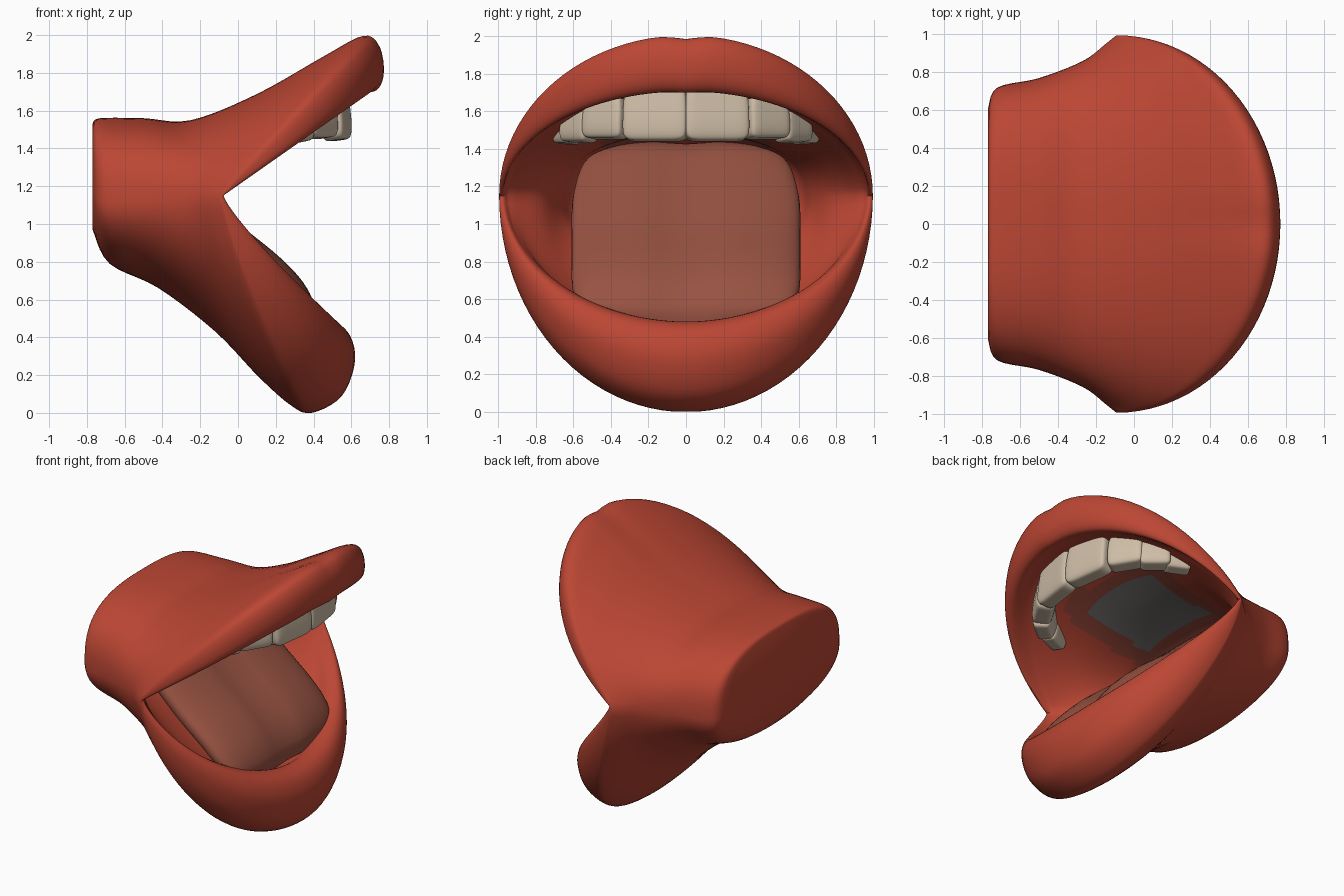
import bpy, bmesh, math
from mathutils import Vector

if "Cube" in bpy.data.objects:
    bpy.data.objects.remove(bpy.data.objects["Cube"])


def material(name, rgb):
    m = bpy.data.materials.new(name)
    m.diffuse_color = (*rgb, 1)
    m.use_nodes = True
    m.node_tree.nodes["Principled BSDF"].inputs["Base Color"].default_value = m.diffuse_color
    return m


RED = material("lip red", (0.50, 0.062, 0.034))
DEEP = material("deep red", (0.30, 0.065, 0.042))
GREY = material("palate grey", (0.17, 0.16, 0.155))
PINK = material("tongue brown pink", (0.31, 0.085, 0.054))
IVORY = material("tooth ivory", (0.62, 0.51, 0.385))


def spline(rows, steps):
    """Catmull-Rom through rows of numbers, passing through every row."""
    out = []
    for i in range(len(rows) - 1):
        a, b, c, d = (rows[min(max(i + k, 0), len(rows) - 1)] for k in (-1, 0, 1, 2))
        for s in range(steps):
            t = s / steps
            out.append([0.5 * (2 * q + (r - p) * t + (2 * p - 5 * q + 4 * r - u) * t * t
                               + (3 * q - p - 3 * r + u) * t ** 3)
                        for p, q, r, u in zip(a, b, c, d)])
    return out + [list(rows[-1])]


def loft(name, rings, mats, slot=lambda i, p: 0, angle=50):
    """Skin closed rings of points, cap both ends; slot picks the colour."""
    bm = bmesh.new()
    vs = [[bm.verts.new(p) for p in r] for r in rings]
    n = len(vs[0])
    for i in range(len(vs) - 1):
        for j in range(n):
            k = (j + 1) % n
            f = bm.faces.new((vs[i][j], vs[i][k], vs[i + 1][k], vs[i + 1][j]))
            f.material_index = slot(i, f.calc_center_median())
    bm.faces.new(vs[0])
    bm.faces.new(vs[-1])
    bmesh.ops.recalc_face_normals(bm, faces=bm.faces)
    return finish(name, bm, mats, angle)


def finish(name, bm, mats, angle=50):
    me = bpy.data.meshes.new(name)
    bm.to_mesh(me)
    bm.free()
    for m in mats:
        me.materials.append(m)
    ob = bpy.data.objects.new(name, me)
    bpy.context.collection.objects.link(ob)
    bpy.ops.object.select_all(action='DESELECT')
    ob.select_set(True)
    bpy.context.view_layer.objects.active = ob
    bpy.ops.object.shade_smooth_by_angle(angle=math.radians(angle))
    return ob


# Mouth shell: rings from the flat back, over the lips, into the throat.
# Each: top x,z | corner x,z,half width | bottom x,z | roundness above, below
OUTSIDE = [
    (-.77, 1.53, -.77, 1.18, .61, -.77, .97, .72, .85),
    (-.73, 1.56, -.72, 1.12, .72, -.68, .79, .72, .95),
    (-.50, 1.56, -.50, 1.11, .77, -.42, .66, .75, 1.05),
    (-.25, 1.55, -.27, 1.11, .86, -.12, .43, .82, 1.08),
    (.10, 1.69, -.15, 1.13, .95, .11, .19, .93, 1.04),
    (.45, 1.89, -.10, 1.15, .99, .28, .04, 1, 1),
    (.67, 2.005, -.09, 1.15, .995, .39, 0, 1, 1),
    (.755, 1.945, -.085, 1.15, .995, .55, .09, 1, 1),
    (.77, 1.80, -.08, 1.15, .99, .62, .28, 1, 1),
    (.72, 1.71, -.08, 1.15, .975, .58, .43, 1, 1.02),
]
INSIDE = [
    (.60, 1.72, -.10, 1.15, .95, .47, .48, 1, 1.02),
    (.40, 1.66, -.14, 1.15, .89, .33, .42, 1, 1),
    (.00, 1.53, -.25, 1.14, .76, .05, .50, .9, .95),
    (-.30, 1.48, -.42, 1.13, .67, -.30, .78, .85, .9),
    (-.50, 1.47, -.58, 1.13, .61, -.48, .88, .8, .85),
    (-.66, 1.38, -.66, 1.15, .50, -.64, .98, .8, .8),
]
STEPS, N = 5, 96


def mouth_ring(r, i):
    xt, zt, xc, zc, w, xb, zb, p, q = r
    lip = math.exp(-((i / STEPS - 7) / 2) ** 2)
    e = 1 + .35 * min(max(i / STEPS - 9, 0), 1)
    pts = []
    for j in range(N):
        t = 2 * math.pi * j / N
        c, s = math.cos(t), math.sin(t)
        a = abs(c) if abs(c) > 1e-6 else 0
        up = c >= 0
        k = p if up else q
        y = math.copysign(abs(s) ** k * w, s)
        notch = .025 * lip * math.exp(-(y / .08) ** 2)   # dip in the lip centre
        if up:
            pts.append((xc + (xt - xc) * a ** e, y, zc + (zt - zc) * a ** k - notch))
        else:
            pts.append((xc + (xb - xc) * a ** max(e, 1.2), y,
                        max(zc + (zb - zc) * a ** k, 0)))
    return pts


def mouth_slot(i, p):
    """Grey patch with a dark border on the roof of the mouth."""
    if i < 10 * STEPS or p.z < 1.3:
        return 0
    if -.40 < p.x < .17 and abs(p.y) < .32:
        return 2
    return 1 if -.55 < p.x < .28 and abs(p.y) < .45 else 0


loft("mouth_and_lips", [mouth_ring(r, i) for i, r in enumerate(spline(OUTSIDE + INSIDE, STEPS))],
     [RED, DEEP, GREY], mouth_slot)

# Tongue: a sloped slab with rounded edges and a shallow middle groove.
# Each: top x, z, half width, half thickness
PATH = spline([(.40, .46, .38, .03), (.41, .56, .55, .07), (.35, .69, .60, .10),
               (.22, .83, .61, .11), (0, 1.01, .61, .11), (-.25, 1.23, .60, .10),
               (-.45, 1.40, .53, .08), (-.56, 1.44, .38, .04)], 5)
tongue = []
for i, (x, z, w, h) in enumerate(PATH):
    a, b = PATH[max(i - 1, 0)], PATH[min(i + 1, len(PATH) - 1)]
    d = Vector((b[0] - a[0], 0, b[1] - a[1])).normalized()
    up = Vector((d.z, 0, -d.x))
    ring = []
    for j in range(48):
        t = 2 * math.pi * j / 48
        c, s = math.cos(t), math.sin(t)
        y = math.copysign(abs(c) ** .7, c) * w
        n = math.copysign(abs(s) ** .8, s) * h
        if s > 0:
            n -= .35 * h * math.exp(-(y / .12) ** 2)
        ring.append(Vector((x, y, z)) + up * (n - h))
    tongue.append(ring)
loft("tongue", tongue, [PINK], angle=70)


# Upper teeth: rounded blocks along the arch, repeated on both sides
def tooth(name, loc, size, turn):
    bm = bmesh.new()
    bmesh.ops.create_cube(bm, size=1)
    bmesh.ops.subdivide_edges(bm, edges=bm.edges[:], cuts=2, use_grid_fill=True)
    for v in bm.verts:
        # move the inner cuts outward for a squarer block, thin the biting edge
        v.co = Vector([math.copysign(.25, c) if abs(c) < .4 else c * 1.06 for c in v.co])
        if v.co.z < -.3:
            v.co.x *= .75
        elif v.co.z > .3:
            v.co.y *= .85
    ob = finish(name, bm, [IVORY], 180)
    ob.location, ob.scale, ob.rotation_euler = loc, size, (0, math.radians(-8), turn)
    mod = ob.modifiers.new("round", 'SUBSURF')
    mod.levels = mod.render_levels = 2


TEETH = [("central_incisor", (.505, .16, 1.60), (.14, .325, .30), 8),
         ("lateral_incisor", (.41, .42, 1.57), (.14, .23, .22), 32),
         ("canine", (.29, .565, 1.525), (.13, .19, .17), 50),
         ("premolar", (.16, .63, 1.49), (.11, .16, .12), 66)]
for nm, (x, y, z), size, deg in TEETH:
    for side, tag in ((1, "left"), (-1, "right")):
        tooth(f"{nm}_{tag}", (x, y * side, z), size, math.radians(deg) * side)
